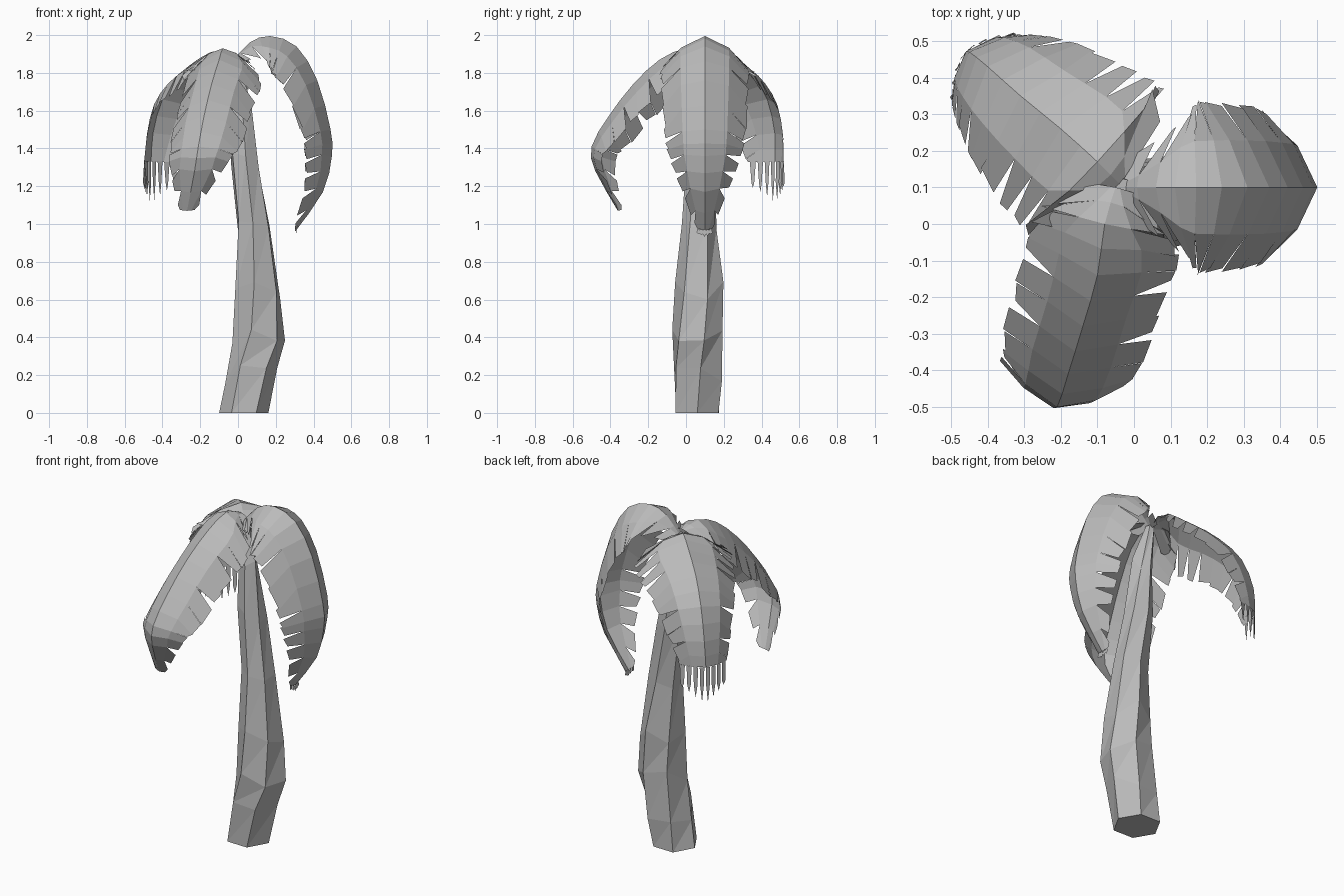
import bpy, bmesh, math, random
from mathutils import Vector

random.seed(4)
if "Cube" in bpy.data.objects:
    bpy.data.objects.remove(bpy.data.objects["Cube"])

SHADE = (0.5, 0.5, 0.5, 1)
grey = bpy.data.materials.new("plain grey")
grey.use_nodes = True
grey.diffuse_color = SHADE
grey.node_tree.nodes["Principled BSDF"].inputs["Base Color"].default_value = SHADE


def finish(bm, name):
    mesh = bpy.data.meshes.new(name)
    bm.to_mesh(mesh)
    bm.free()
    mesh.materials.append(grey)
    obj = bpy.data.objects.new(name, mesh)
    bpy.context.collection.objects.link(obj)


def face(bm, points, flip=False):
    verts = [bm.verts.new(p) for p in points]
    bm.faces.new(verts[::-1] if flip else verts)


def sample(values, t):
    """Linear or Catmull-Rom value at a fractional row."""
    last = len(values) - 1
    t = min(max(t, 0), last)
    i = min(int(t), last - 1)
    f = t - i
    b, c = values[i], values[i + 1]
    if not isinstance(b, Vector):
        return b + (c - b) * f
    a, d = values[max(i - 1, 0)], values[min(i + 2, last)]
    return 0.5 * (2 * b + (c - a) * f + (2 * a - 5 * b + 4 * c - d) * f * f
                  + (3 * b - a - 3 * c + d) * f ** 3)


# Trunk: bent, faceted six-sided column
def trunk(rings, sides=6):
    bm = bmesh.new()
    loops = []
    for k, (x, y, z, r) in enumerate(rings):
        loop = []
        for s in range(sides):
            a = math.tau * s / sides + 0.12 * k
            q = r * random.uniform(0.97, 1.06)
            lift = random.uniform(-0.06, 0.06) if 0 < k < len(rings) - 1 else 0
            loop.append(bm.verts.new((x + q * math.cos(a), y + q * math.sin(a), z + lift)))
        loops.append(loop)
    for low, high in zip(loops, loops[1:]):
        for s in range(sides):
            n = (s + 1) % sides
            bm.faces.new((low[s], low[n], high[n]))
            bm.faces.new((low[s], high[n], high[s]))
    bm.faces.new(loops[0][::-1])
    bm.faces.new(loops[-1])
    finish(bm, "trunk")


trunk([(0.03, 0.06, 0, 0.132), (0.065, 0.06, 0.2, 0.136), (0.11, 0.062, 0.42, 0.137),
       (0.107, 0.07, 0.65, 0.123), (0.083, 0.07, 1.0, 0.092), (0.035, 0.08, 1.35, 0.078),
       (0.012, 0.085, 1.6, 0.056), (-0.03, 0.1, 1.87, 0.025)])


# Frond: arched blade whose outer half is slit into leaflets
def frond(name, heading, spine, widths, depths, slits, strands=0, hang=0.0):
    bm = bmesh.new()
    spine = [Vector(p) for p in spine]
    side = Vector((-math.sin(heading), math.cos(heading), 0))
    rows = len(spine) - 1
    sweep = 0.35

    def at(t, across):
        tangent = sample(spine, t + 0.1) - sample(spine, t - 0.1)
        normal = tangent.cross(side).normalized()
        drop = abs(across) ** 1.7 * sample(depths, t)
        return sample(spine, t) + side * across * sample(widths, t) - normal * drop

    for sgn in (-1, 1):
        for i in range(rows * 2):
            t, u = i / 2, (i + 1) / 2
            s, v = [0.12 + 0.43 * min(k / 1.5, 1) for k in (t, u)]
            inner, outer = at(t, sgn * s), at(u, sgn * v)
            face(bm, (at(t, 0), at(u, 0), outer, inner), sgn < 0)
            gap = slits[i % len(slits)] * random.uniform(0.7, 1.2)
            reach = random.uniform(0.94, 1.03)
            end = min(u + sweep - gap * 0.5, rows)
            start = min(t + sweep * min(t * 2, 1), rows - 0.05)
            face(bm, (inner, outer, at(max(end, start + 0.05), sgn * reach),
                      at(start, sgn)), sgn < 0)
    # thin hanging strands along the tip
    for k in range(strands):
        a, b = [-1 + 2 * (k + e) / strands for e in (0, 0.75)]
        top, other = at(rows, a), at(rows, b)
        mid = (top + other) / 2 + Vector((0, 0, -hang * 0.5))
        low = (top + other) / 2
        low.z = min(top.z, other.z) - hang * (1 - 0.45 * abs(a + b) / 2)
        face(bm, (top, mid - side * 0.01, low, mid + side * 0.01, other))
    bmesh.ops.remove_doubles(bm, verts=bm.verts[:], dist=0.0005)
    finish(bm, name)


frond("left_frond", 0.0,
      [(-0.03, 0.1, 1.86), (0.06, 0.1, 1.96), (0.17, 0.1, 1.995), (0.31, 0.1, 1.94),
       (0.42, 0.1, 1.76), (0.49, 0.1, 1.5), (0.497, 0.1, 1.36), (0.45, 0.1, 1.17),
       (0.31, 0.1, 0.97)],
      [0.08, 0.17, 0.23, 0.235, 0.23, 0.215, 0.2, 0.14, 0.04],
      [0.02, 0.1, 0.17, 0.2, 0.18, 0.15, 0.15, 0.11, 0.01],
      [0.6, 0.6, 0.6, 0.3, 0, 0, 0.3, 0, 0, 0.4, 0, 0.4, 0.4, 0.4, 0.4, 0.4],
      strands=5, hang=0.04)

frond("front_frond", math.radians(-103),
      [(-0.05, 0.1, 1.9), (-0.08, 0, 1.93), (-0.1, -0.14, 1.87), (-0.14, -0.28, 1.74),
       (-0.18, -0.41, 1.57), (-0.21, -0.5, 1.41), (-0.23, -0.48, 1.28), (-0.27, -0.36, 1.07)],
      [0.1, 0.18, 0.21, 0.2, 0.2, 0.18, 0.16, 0.04],
      [0.02, 0.12, 0.17, 0.17, 0.15, 0.12, 0.08, 0.01],
      [0.4, 0.4, 0, 0, 0.5, 0, 0.4, 0, 0, 0.4, 0, 0.3, 0.6, 0.3])

frond("back_right_frond", math.radians(137),
      [(-0.04, 0.11, 1.87), (-0.1, 0.17, 1.92), (-0.2, 0.26, 1.88), (-0.31, 0.35, 1.79),
       (-0.4, 0.43, 1.66), (-0.45, 0.47, 1.48), (-0.46, 0.47, 1.33)],
      [0.2, 0.27, 0.27, 0.24, 0.21, 0.17, 0.13],
      [0.06, 0.15, 0.2, 0.17, 0.15, 0.12, 0.07],
      [0.6, 0.6, 0.6, 0.5, 0.5, 0, 0, 0.4, 0, 0.3, 0, 0.3], strands=8, hang=0.22)
